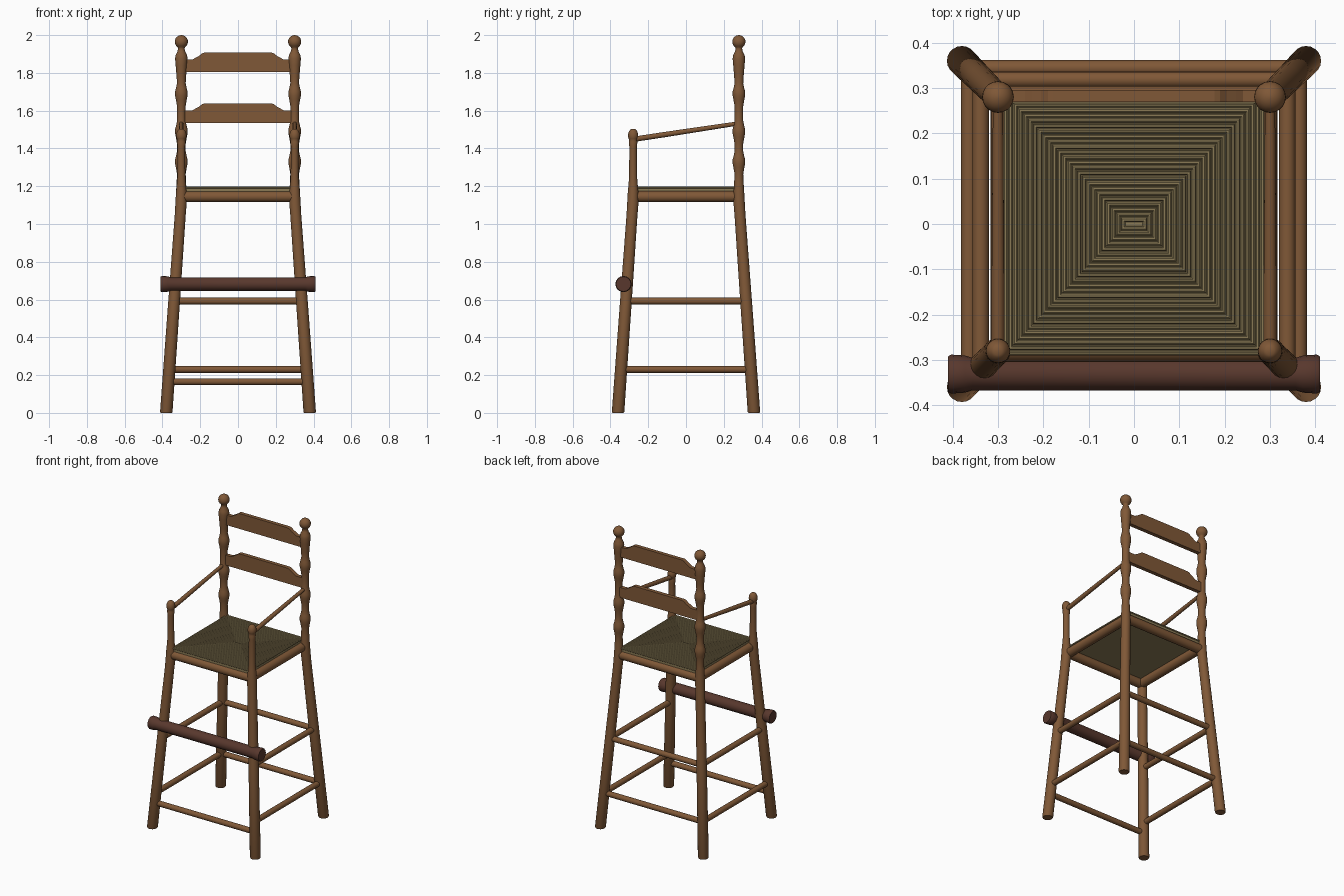
import bpy, bmesh, math
from mathutils import Vector

if "Cube" in bpy.data.objects:
    bpy.data.objects.remove(bpy.data.objects["Cube"])


def material(name, rgb):
    m = bpy.data.materials.new(name)
    m.diffuse_color = (*rgb, 1)
    m.use_nodes = True
    m.node_tree.nodes["Principled BSDF"].inputs["Base Color"].default_value = m.diffuse_color
    return m


wood = material("warm_wood", (0.215, 0.098, 0.038))
dark = material("dark_wood", (0.098, 0.039, 0.026))
straw = material("woven_straw", (0.255, 0.195, 0.09))


def finish(name, bm, mat, smooth=True):
    bmesh.ops.recalc_face_normals(bm, faces=bm.faces)
    me = bpy.data.meshes.new(name)
    bm.to_mesh(me)
    bm.free()
    me.materials.append(mat)
    ob = bpy.data.objects.new(name, me)
    bpy.context.collection.objects.link(ob)
    if smooth:
        bpy.ops.object.select_all(action='DESELECT')
        ob.select_set(True)
        bpy.context.view_layer.objects.active = ob
        bpy.ops.object.shade_smooth_by_angle(angle=math.radians(40))
    return ob


def loft(bm, rings, caps=True):
    """Skin a list of closed point rings."""
    vs = [[bm.verts.new(p) for p in ring] for ring in rings]
    n = len(vs[0])
    for a, b in zip(vs, vs[1:] if caps else vs[1:] + vs[:1]):
        for i in range(n):
            bm.faces.new((a[i], a[(i + 1) % n], b[(i + 1) % n], b[i]))
    if caps:
        bm.faces.new(vs[0])
        bm.faces.new(vs[-1])


def rod(name, a, b, profile, mat=wood, sides=16):
    """Turned rod from a to b; profile is (fraction, radius) pairs."""
    a, b = Vector(a), Vector(b)
    q = (b - a).to_track_quat('Z', 'Y')
    ts = [2 * math.pi * i / sides for i in range(sides)]
    bm = bmesh.new()
    loft(bm, [[a.lerp(b, f) + q @ Vector((r * math.cos(t), r * math.sin(t), 0))
               for t in ts] for f, r in profile])
    return finish(name, bm, mat)


KNEE = 1.13     # height where the splayed legs turn upright


def leg_xy(z):
    s = 0.08 * max(0, 1 - z / KNEE)
    return 0.30 + s, 0.28 + s


def post(name, sx, sy, profile, sides=20):
    """Turned post that splays outwards below the seat."""
    bm = bmesh.new()
    rings = []
    for z, r in profile:
        x, y = leg_xy(z)
        rings.append([(sx * x + r * math.cos(2 * math.pi * i / sides),
                       sy * y + r * math.sin(2 * math.pi * i / sides), z)
                      for i in range(sides)])
    loft(bm, rings)
    return finish(name, bm, wood)


def ball(zc, r, lo, hi, squash=1.0, n=8):
    """Profile of a finial between two polar angles in degrees."""
    angs = [math.radians(lo + (hi - lo) * i / n) for i in range(n + 1)]
    return [(zc + r * squash * math.sin(a), r * math.cos(a)) for a in angs]


# Leg profile shared by all posts
leg = [(0, 0.030), (0.006, 0.033), (0.6, 0.031), (1.05, 0.029), (1.11, 0.030), (1.17, 0.028)]

# Back posts: repeated beads, then a ball finial
back = leg + [(1.22, 0.025)]
for zb in (1.33, 1.49, 1.69):
    back += [(zb - 0.065, 0.023), (zb - 0.03, 0.029), (zb - 0.01, 0.033),
             (zb + 0.012, 0.033), (zb + 0.03, 0.028), (zb + 0.055, 0.023)]
back += [(1.78, 0.025), (1.84, 0.030), (1.875, 0.033), (1.895, 0.030), (1.915, 0.020), (1.93, 0.017)]
back += ball(1.965, 0.035, -55, 84)

# Front posts: plain shaft with an acorn finial
front = leg + [(1.20, 0.025), (1.25, 0.021), (1.41, 0.020), (1.435, 0.023)]
front += ball(1.468, 0.027, -40, 70, 1.4)

for sx, side in ((-1, "left"), (1, "right")):
    post("back_post_" + side, sx, 1, back)
    post("front_post_" + side, sx, -1, front)
    # Sloping arm rail
    rod("arm_rail_" + side, (sx * 0.3, -0.28, 1.448), (sx * 0.3, 0.28, 1.533),
        [(0, 0.014), (0.3, 0.014), (1, 0.011)])
    # Side stretchers
    for z, level in ((0.23, "lower"), (0.592, "upper")):
        x, y = leg_xy(z)
        rod(f"side_stretcher_{level}_{side}", (sx * x, -y, z), (sx * x, y, z), [(0, 0.018), (1, 0.018)])
    # Side seat rail
    rod("seat_rail_" + side, (sx * 0.287, -0.28, 1.145), (sx * 0.287, 0.28, 1.145), [(0, 0.029), (1, 0.029)])

# Front and back stretchers and seat rails
for name, z, sy in (("front_stretcher", 0.165, -1), ("back_stretcher_lower", 0.23, 1),
                    ("back_stretcher_upper", 0.592, 1)):
    x, y = leg_xy(z)
    rod(name, (-x, sy * y, z), (x, sy * y, z), [(0, 0.018), (1, 0.018)])
for name, sy in (("seat_rail_front", -1), ("seat_rail_back", 1)):
    rod(name, (-0.3, sy * 0.275, 1.145), (0.3, sy * 0.275, 1.145), [(0, 0.029), (1, 0.029)])

# Foot bar with thicker ends
rod("foot_bar", (-0.41, -0.331, 0.682), (0.41, -0.331, 0.682),
    [(0, 0.039), (0.008, 0.043), (0.045, 0.041), (0.065, 0.036),
     (0.935, 0.036), (0.955, 0.041), (0.992, 0.043), (1, 0.039)], dark)

# Back slats with a raised middle
for name, z0, h in (("back_slat_lower", 1.535, 0.103), ("back_slat_upper", 1.805, 0.102)):
    half = [(0.287, 0), (0.287, h - 0.036), (0.24, h - 0.036), (0.225, h - 0.027),
            (0.205, h - 0.016), (0.19, h - 0.004), (0.178, h)]
    outline = half + [(-x, z) for x, z in reversed(half)]
    bm = bmesh.new()
    loft(bm, [[(x, y, z0 + z) for x, z in outline] for y in (0.269, 0.295)])
    finish(name, bm, wood, False)

# Seat base under the weave
bm = bmesh.new()
loft(bm, [[(-0.283, -0.285, z), (0.283, -0.285, z), (0.283, 0.285, z), (-0.283, 0.285, z)]
          for z in (1.165, 1.191)])
finish("seat_base", bm, straw, False)

# Woven seat: nested rectangular strands
bm = bmesh.new()
for i in range(25):
    hx, hy, r = 0.024 + 0.0108 * i, 0.009 + 0.0115 * i, 0.0052
    rings = []
    for cx, cy in ((-1, -1), (1, -1), (1, 1), (-1, 1)):
        ring = []
        for k in range(8):
            t = 2 * math.pi * (k + 0.5) / 8
            d = r * math.cos(t)
            ring.append((cx * (hx + d), cy * (hy + d), 1.193 + r * math.sin(t)))
        rings.append(ring)
    loft(bm, rings, caps=False)
finish("seat_weave", bm, straw)
